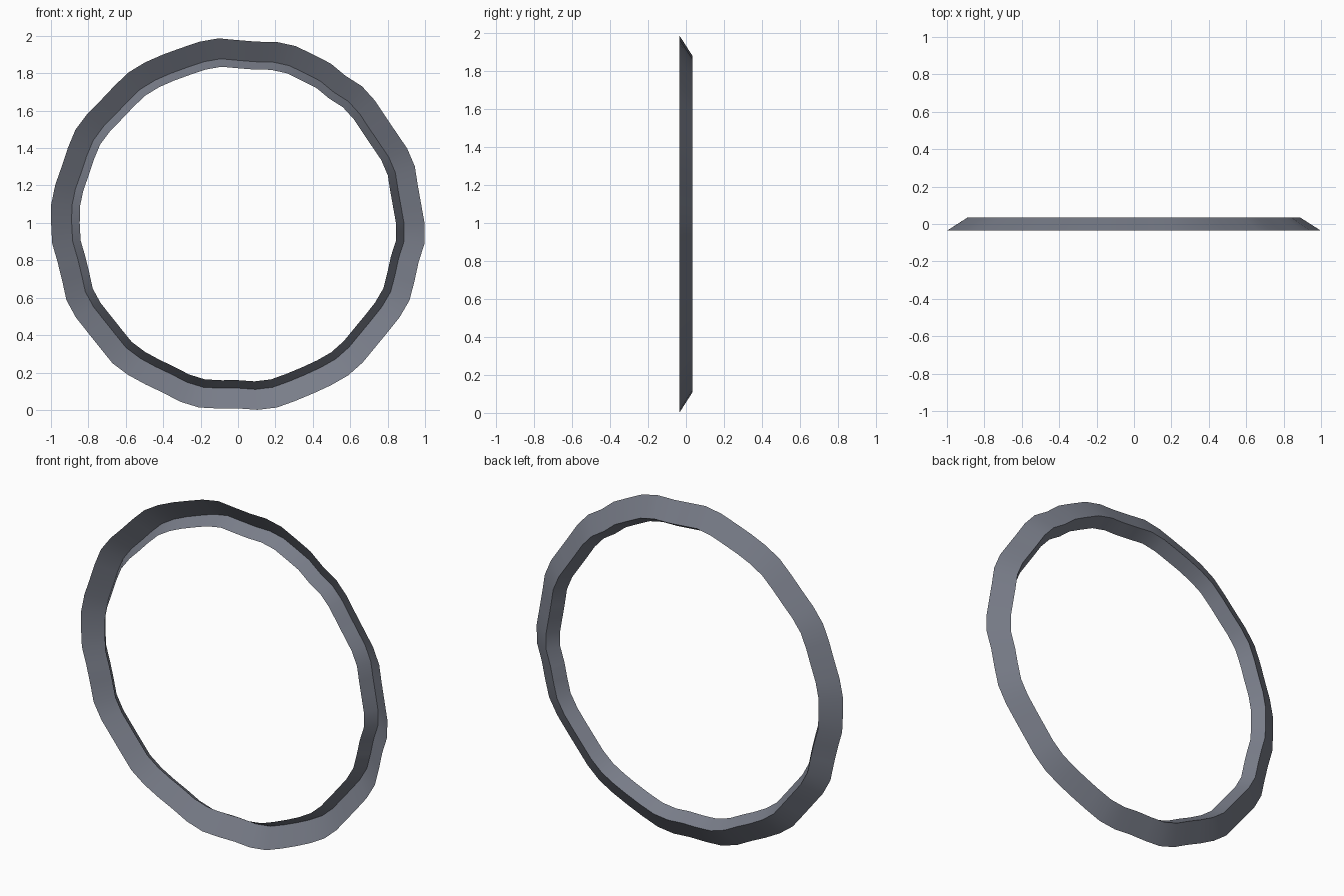
import bpy
import bmesh
import math

default_cube = bpy.data.objects.get("Cube")
if default_cube:
    bpy.data.objects.remove(default_cube, do_unlink=True)

# One plain slate grey material
slate = bpy.data.materials.new("slate_grey")
slate.use_nodes = True
colour = (0.19, 0.205, 0.25, 1.0)
slate.diffuse_color = colour
slate.node_tree.nodes["Principled BSDF"].inputs["Base Color"].default_value = colour

# Uneven rim: radius above the base radius, in thousandths, clockwise from the top
BASE_RADIUS = 0.97
CENTRE_HEIGHT = 0.995
bumps = [12, 9, 24, 29, 20, 20, 8, 20, 15, 5, 7, 20, 24, 13, 15,
         28, 33, 17, 22, 34, 28, 18, 17, 27, 32, 26, 22, 25, 34, 30,
         17, 23, 34, 30, 18, 21, 29, 33, 22, 21, 31, 34, 18, 16, 29,
         29, 34, 29, 21, 26, 34, 27, 17, 20, 29, 26, 20, 18, 25, 27]

# V-shaped section, open to the front: (radius factor, depth)
section = [(1.0, -0.035), (0.89, 0.035), (0.847, -0.035)]


def rim_loop(bm, factor, depth):
    """Add one closed loop of vertices that follows the uneven rim."""
    loop = []
    for step, bump in enumerate(bumps):
        angle = math.tau * step / len(bumps)
        radius = (BASE_RADIUS + bump / 1000) * factor
        position = (radius * math.sin(angle), depth,
                    CENTRE_HEIGHT + radius * math.cos(angle))
        loop.append(bm.verts.new(position))
    return loop


def bridge(bm, first, second):
    """Join two loops with a band of quads."""
    count = len(first)
    for i in range(count):
        j = (i + 1) % count
        bm.faces.new((first[i], first[j], second[j], second[i]))


# Wavy ring: a wide outer band and a narrow inner band meeting at the back ridge
bm = bmesh.new()
loops = [rim_loop(bm, factor, depth) for factor, depth in section]
for first, second in zip(loops, loops[1:]):
    bridge(bm, first, second)

# Turn the faces towards the back, the convex side of the section
bm.normal_update()
if sum(face.normal.y for face in bm.faces) < 0:
    bmesh.ops.reverse_faces(bm, faces=bm.faces[:])

mesh = bpy.data.meshes.new("wavy_ring")
bm.to_mesh(mesh)
bm.free()
mesh.materials.append(slate)
ring = bpy.data.objects.new("wavy_ring", mesh)
bpy.context.collection.objects.link(ring)

# Smooth along the ring, sharp at the ridge
bpy.ops.object.select_all(action="DESELECT")
ring.select_set(True)
bpy.context.view_layer.objects.active = ring
bpy.ops.object.shade_smooth_by_angle(angle=math.radians(35))
